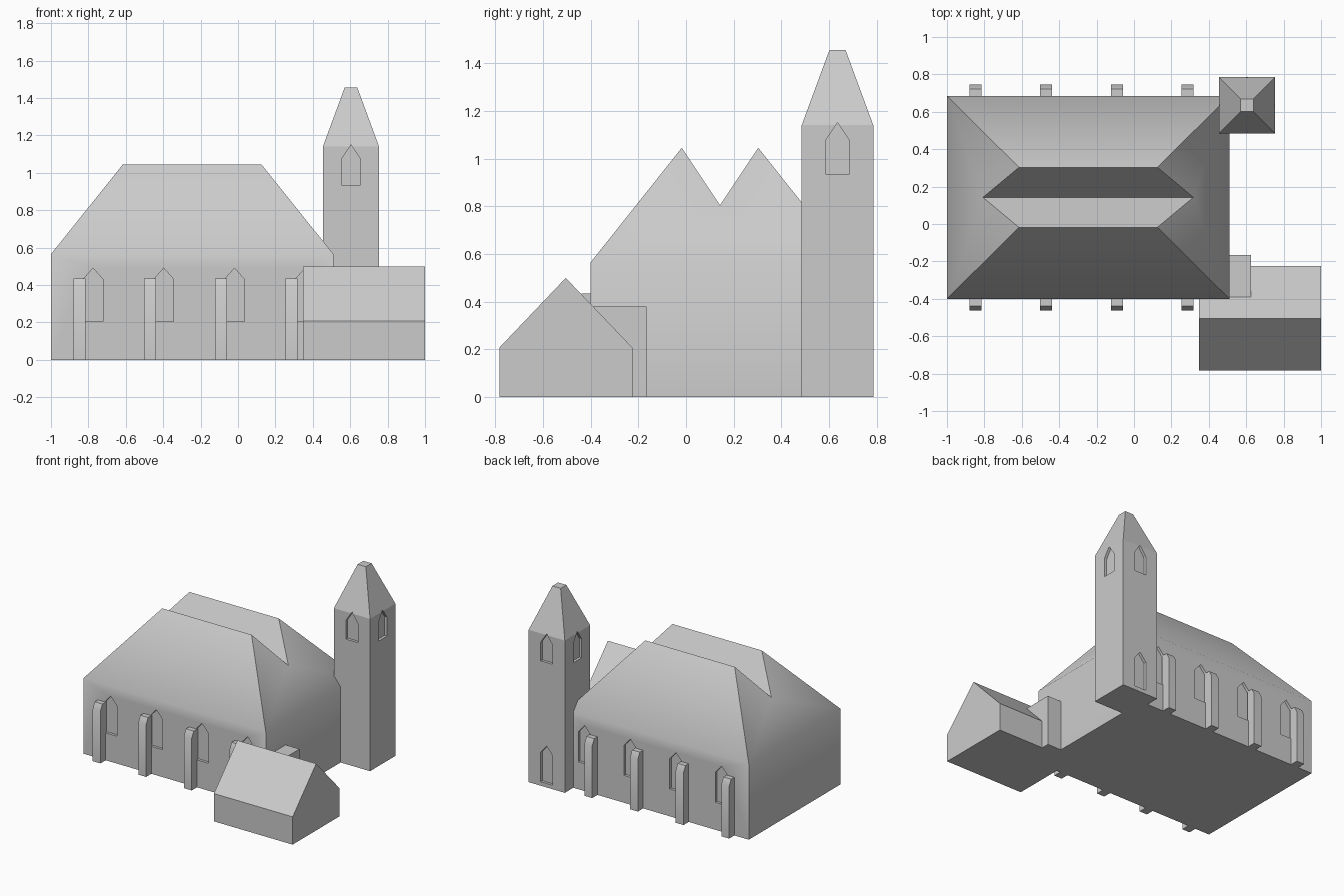
import bpy
from mathutils import Matrix, Vector
from math import pi, radians

if "Cube" in bpy.data.objects:
    bpy.data.objects.remove(bpy.data.objects["Cube"])

stone = bpy.data.materials.new("grey stone")
stone.diffuse_color = (0.6, 0.6, 0.6, 1)
stone.use_nodes = True
stone.node_tree.nodes["Principled BSDF"].inputs["Base Color"].default_value = stone.diffuse_color


def make(name, verts, faces):
    me = bpy.data.meshes.new(name)
    me.from_pydata(verts, [], faces)
    me.materials.append(stone)
    ob = bpy.data.objects.new(name, me)
    bpy.context.collection.objects.link(ob)
    return ob


def activate(ob):
    bpy.ops.object.select_all(action='DESELECT')
    ob.select_set(True)
    bpy.context.view_layer.objects.active = ob


def smooth(ob, angle=45):
    activate(ob)
    bpy.ops.object.shade_smooth_by_angle(angle=radians(angle))


def prism(name, profile, x0, x1):
    """Extrude a counter-clockwise (y, z) profile along x."""
    n = len(profile)
    v = [(x, y, z) for x in (x0, x1) for y, z in profile]
    f = [tuple(reversed(range(n))), tuple(range(n, 2 * n))]
    f += [(i, (i + 1) % n, n + (i + 1) % n, n + i) for i in range(n)]
    return make(name, v, f)


def cut_windows(ob, places, depth=0.02, half=0.053):
    """Recess pointed windows: (centre, angle, sill, shoulder, tip)."""
    verts, faces = [], []
    for (cx, cy), ang, sill, shoulder, tip in places:
        rot, b = Matrix.Rotation(ang, 3, 'Z'), len(verts)
        outline = [(-half, sill), (half, sill), (half, shoulder), (0, tip), (-half, shoulder)]
        for y in (-0.02, depth):
            verts += [rot @ Vector((x, y, z)) + Vector((cx, cy, 0)) for x, z in outline]
        faces += [tuple(b + i for i in range(5)), tuple(b + 9 - i for i in range(5))]
        faces += [(b + i, b + i + 5, b + (i + 1) % 5 + 5, b + (i + 1) % 5) for i in range(5)]
    cutter = make("window_cutter", verts, faces)
    cutter.hide_render = True
    mod = ob.modifiers.new("windows", 'BOOLEAN')
    mod.operation, mod.solver, mod.object = 'DIFFERENCE', 'EXACT', cutter
    activate(ob)
    bpy.ops.object.modifier_apply(modifier=mod.name)
    bpy.data.objects.remove(cutter)


# Hall with double-ridged hip roof
X0, X1, Y0, Y1, EAVE, RIDGE = -1, 0.51, -0.4, 0.685, 0.565, 1.045
run = 0.385
rl, rr, vl, vr = X0 + run, X1 - run, X0 + run / 2, X1 - run / 2
ya, yb, yv, zv = -0.018, 0.303, 0.1425, 0.805
hall = make("hall", [
    (X0, Y0, 0), (X1, Y0, 0), (X1, Y1, 0), (X0, Y1, 0),
    (X0, Y0, EAVE), (X1, Y0, EAVE), (X1, Y1, EAVE), (X0, Y1, EAVE),
    (rl, ya, RIDGE), (rr, ya, RIDGE), (rr, yb, RIDGE), (rl, yb, RIDGE),
    (vl, yv, zv), (vr, yv, zv)],
    [(3, 2, 1, 0), (0, 1, 5, 4), (1, 2, 6, 5), (2, 3, 7, 6), (3, 0, 4, 7),
     (4, 5, 9, 8), (6, 7, 11, 10), (5, 6, 10, 13, 9), (7, 4, 8, 12, 11),
     (8, 9, 13, 12), (10, 11, 12, 13)])
bays = [-0.848 + 0.378 * i for i in range(4)]
cut_windows(hall, [((x + 0.073, y), a, 0.205, 0.43, 0.49)
                   for x in bays for y, a in ((Y0, 0), (Y1, pi))])
smooth(hall)

# Buttresses along both long walls
for side, wall, s in (("front", Y0, -1), ("back", Y1, 1)):
    prof = [(wall - s * 0.01, 0), (wall + s * 0.062, 0), (wall + s * 0.062, 0.39),
            (wall + s * 0.038, 0.435), (wall - s * 0.01, 0.435)]
    for i, x in enumerate(bays):
        p = prof if s > 0 else prof[::-1]
        smooth(prism(f"{side}_buttress_{i + 1}", p, x - 0.032, x + 0.032))

# Tower with tapered cap
TX, TY, H = 0.604, 0.635, 0.15
levels = [(H, 0), (H, 1.14), (0.034, 1.455)]
tv = [(TX + sx * h, TY + sy * h, z) for h, z in levels
      for sx, sy in ((-1, -1), (1, -1), (1, 1), (-1, 1))]
tf = [(3, 2, 1, 0), (8, 9, 10, 11)]
tf += [(k + i, k + (i + 1) % 4, k + 4 + (i + 1) % 4, k + 4 + i) for k in (0, 4) for i in range(4)]
tower = make("tower", tv, tf)
openings = [((TX + dx * H, TY + dy * H), a, 0.935, 1.075, 1.15)
            for dx, dy, a in ((0, -1, 0), (1, 0, pi / 2), (0, 1, pi), (-1, 0, -pi / 2))]
openings.append(((TX, TY + H), pi, 0.03, 0.25, 0.31))
cut_windows(tower, openings, half=0.05)

# Gabled annex and flat-roofed link to the hall
prism("annex", [(-0.782, 0), (-0.225, 0), (-0.225, 0.208), (-0.504, 0.5), (-0.782, 0.208)], 0.348, 1.0)
prism("link", [(-0.45, 0), (-0.165, 0), (-0.165, 0.38), (-0.45, 0.38)], 0.45, 0.625)
